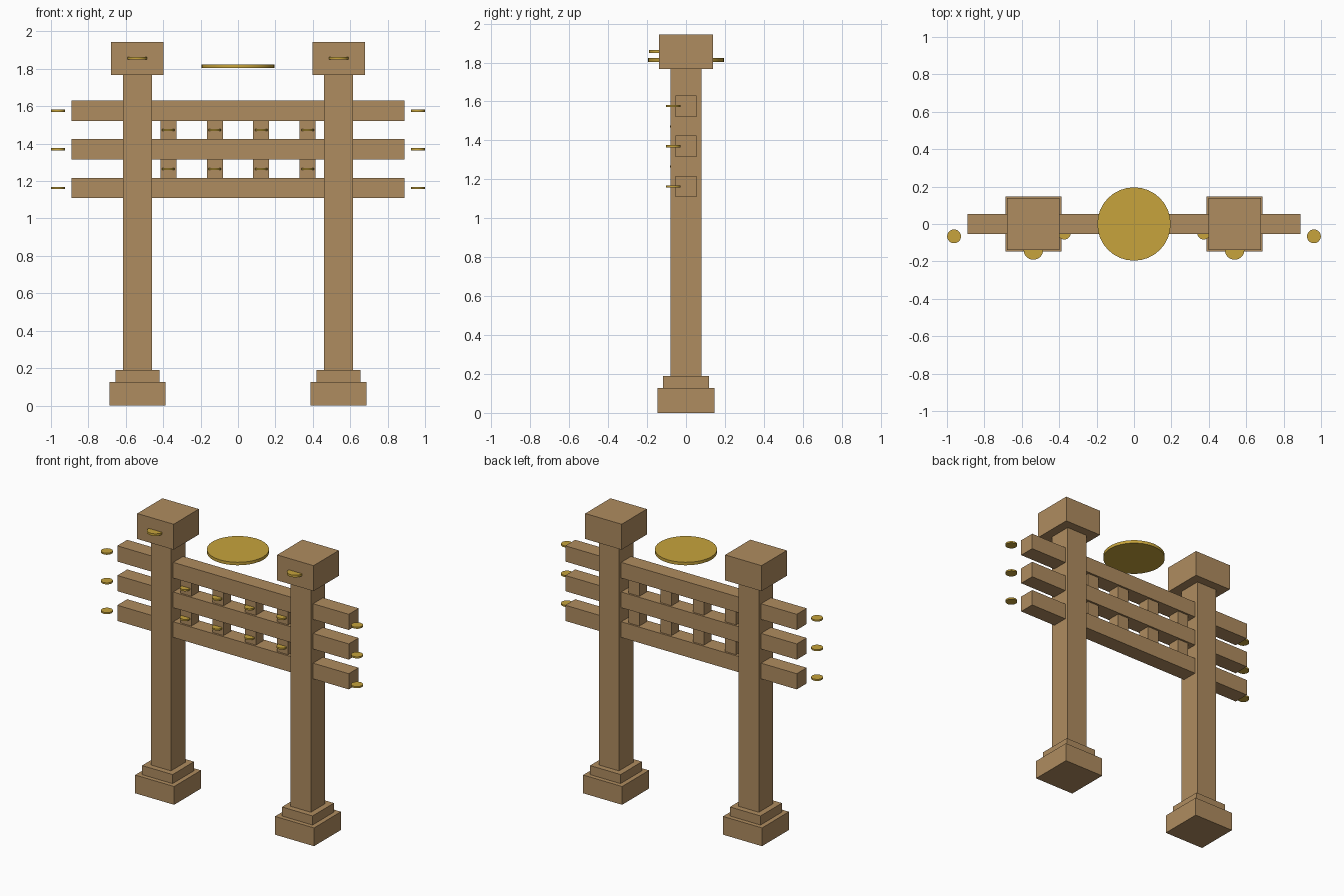
import bpy

if "Cube" in bpy.data.objects:
    bpy.data.objects.remove(bpy.data.objects["Cube"])

def material(name, color):
    m = bpy.data.materials.new(name)
    m.diffuse_color = (*color, 1)
    m.use_nodes = True
    m.node_tree.nodes["Principled BSDF"].inputs["Base Color"].default_value = m.diffuse_color
    return m

wood = material("tan wood", (0.43, 0.262, 0.115))
gold = material("gold", (0.57, 0.37, 0.045))

def box(name, x, z0, z1, wx, wy):
    """Wooden block spanning z0..z1, centred on y = 0."""
    bpy.ops.mesh.primitive_cube_add(size=1, location=(x, 0, (z0 + z1) / 2))
    o = bpy.context.object
    o.name = name
    o.scale = (wx, wy, z1 - z0)
    bpy.ops.object.transform_apply(location=False, rotation=False, scale=True)
    o.data.materials.append(wood)

def disc(name, x, y, z, r, h):
    """Flat horizontal gold disc."""
    bpy.ops.mesh.primitive_cylinder_add(vertices=32, radius=r, depth=h, location=(x, y, z))
    o = bpy.context.object
    o.name = name
    o.data.materials.append(gold)
    bpy.ops.object.shade_smooth_by_angle()

BEAM_Z = (1.163, 1.37, 1.576)
BEAM_H = 0.109

# Posts with stepped bases, caps and ornament discs
for side, s in (("left", -1), ("right", 1)):
    x = s * 0.538
    box(side + "_base", x, 0, 0.127, 0.30, 0.295)
    box(side + "_base_step", x, 0.127, 0.19, 0.235, 0.235)
    box(side + "_post", x, 0.19, 1.767, 0.155, 0.157)
    box(side + "_cap", x, 1.767, 1.944, 0.28, 0.277)
    disc(side + "_cap_disc", x, -0.139, 1.857, 0.052, 0.015)
    for z in BEAM_Z:
        disc(side + "_beam_end_disc", s * 0.962, -0.066, z, 0.037, 0.011)

# Horizontal beams
for z in BEAM_Z:
    box("cross_beam", 0, z - BEAM_H / 2, z + BEAM_H / 2, 1.78, 0.109)

# Short struts between beams, each with a small disc on its front
for low, high in zip(BEAM_Z, BEAM_Z[1:]):
    for i in range(4):
        x = (i - 1.5) * 0.248
        box("strut", x, low + BEAM_H / 2, high - BEAM_H / 2, 0.085, 0.083)
        disc("strut_disc", x, -0.05, (low + high) / 2 - 0.001, 0.033, 0.011)

# Large central disc above the top beam
disc("central_disc", 0, 0, 1.814, 0.196, 0.021)
